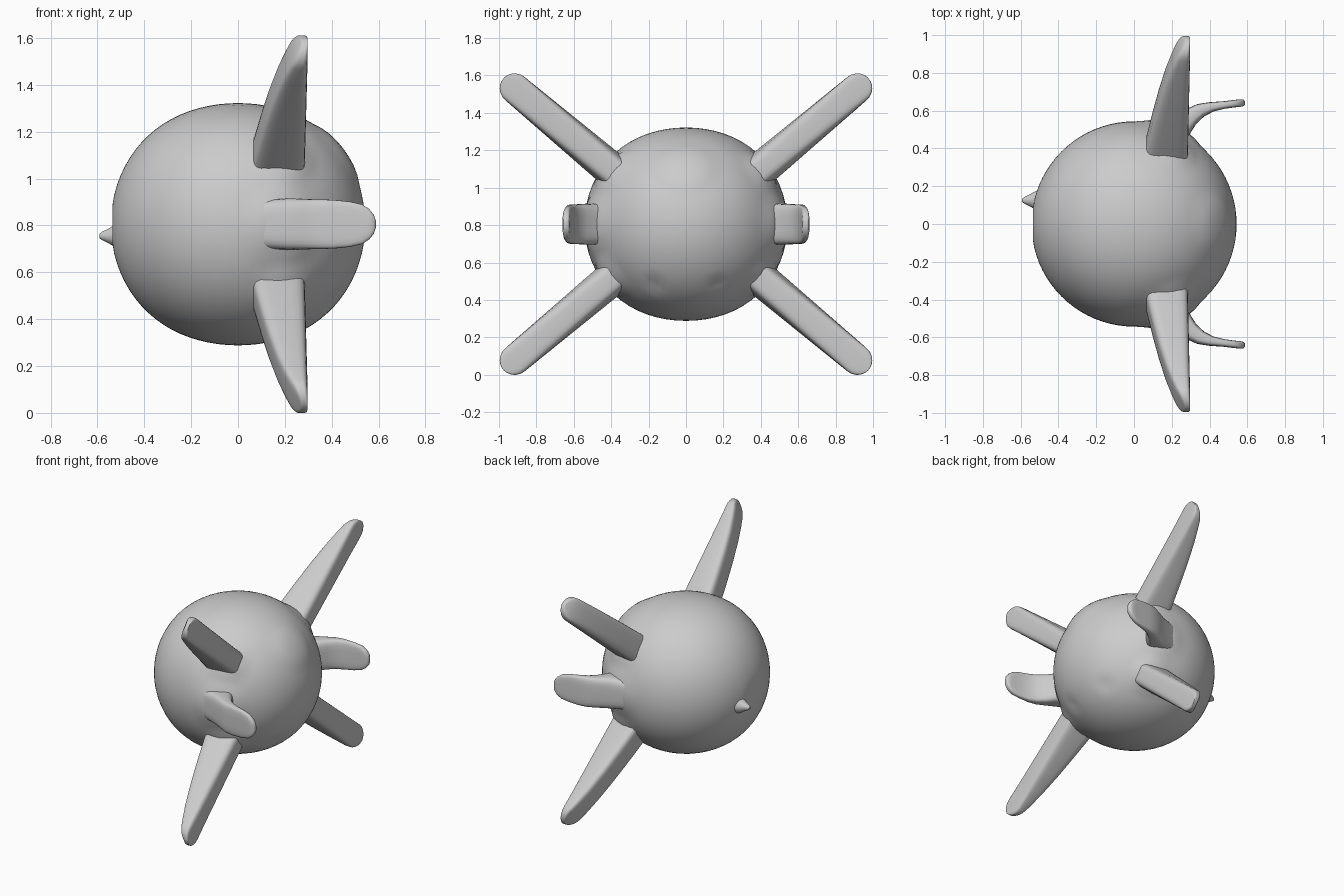
import bpy, bmesh
from math import sin, cos, pi, radians
from mathutils import Vector

if "Cube" in bpy.data.objects:
    bpy.data.objects.remove(bpy.data.objects["Cube"])

CZ = 0.805  # height of the body centre


def finish(bm, name, angle=50):
    bmesh.ops.recalc_face_normals(bm, faces=bm.faces)
    me = bpy.data.meshes.new(name)
    bm.to_mesh(me)
    bm.free()
    ob = bpy.data.objects.new(name, me)
    bpy.context.collection.objects.link(ob)
    bpy.ops.object.select_all(action='DESELECT')
    ob.select_set(True)
    bpy.context.view_layer.objects.active = ob
    bpy.ops.object.shade_smooth_by_angle(angle=radians(angle))
    return ob


def ring(c, u, v, taper=0.0, n=24, p=0.5):
    """Rounded-rectangle section around c with half axes u and v."""
    pts = []
    for i in range(n):
        a = 2 * pi * (i + 0.5) / n
        k = abs(cos(a)) ** p * (1 if cos(a) > 0 else -1)
        m = abs(sin(a)) ** p * (1 if sin(a) > 0 else -1)
        pts.append(c + u * k + v * m * (1 - taper * k))
    return pts


def loft(rings, name, sy, sz):
    bm = bmesh.new()
    rows = [[bm.verts.new((p.x, p.y * sy, CZ + p.z * sz)) for p in r] for r in rings]
    n = len(rows[0])
    for a, b in zip(rows, rows[1:]):
        for i in range(n):
            bm.faces.new((a[i], a[(i + 1) % n], b[(i + 1) % n], b[i]))
    bm.faces.new(rows[0])
    bm.faces.new(rows[-1])
    return finish(bm, name)


def lerp_table(table, s):
    for (a, x), (b, y) in zip(table, table[1:]):
        if s <= b:
            return x + (y - x) * (s - a) / (b - a)
    return table[-1][1]


# Body: ball with soft bumps and dents (direction, radius, height)
bumps = [((0.42, 0, 0.30), 0.19, 0.012)]
for s in (1, -1):
    bumps += [((0.20, 0.50 * s, 0), 0.19, 0.02),
              ((0.42, 0.18 * s, -0.34), 0.06, -0.010)]
    for t in (1, -1):
        bumps.append(((0.20, 0.40 * s, 0.28 * t), 0.14, 0.022))
bm = bmesh.new()
bmesh.ops.create_uvsphere(bm, u_segments=64, v_segments=40, radius=0.54)
for v in bm.verts:
    d = Vector((v.co.z, v.co.x, v.co.y)).normalized()
    r = 0.543
    for direction, rad, h in bumps:
        q = (d - Vector(direction).normalized()).length * 0.54 / rad
        if q < 1:
            r += h * (1 - q ** 4) ** 2
    p = d * r
    p.x = max(p.x, -0.535)
    p.z *= 1 - 0.048 * min(1, abs(d.z)) ** 3
    v.co = p + Vector((0, 0, CZ))
finish(bm, "body")

# Small nub on the far side of the body
prof = [(-0.51, 0.055), (-0.535, 0.042), (-0.555, 0.03), (-0.58, 0.018), (-0.592, 0.009)]
loft([ring(Vector((x, 0.125, -0.05)), Vector((0, r, 0)), Vector((0, 0, r)), p=1)
      for x, r in prof], "nub", 1, 1)

# Four long diagonal fins, wide at the root, bowed leading edge
lead = [(0, 0.05), (0.25, 0.098), (0.45, 0.14), (0.6, 0.18), (0.71, 0.22), (0.76, 0.245), (0.80, 0.275)]
span = Vector((0, cos(radians(40)), sin(radians(40))))
side = Vector((0, -span.z, span.y))
root = Vector((0, 0.37, 0.268))
stations = [(s, 0.096 - 0.015 * s / 0.71) for s in (0, 0.1, 0.25, 0.4, 0.55, 0.65, 0.71)]
stations += [(0.71 + 0.083 * sin(a), 0.081 * cos(a)) for a in (0.3, 0.6, 0.9, 1.15, 1.35, 1.5)]
fin = []
for s, w in stations:
    x0, x1 = lerp_table(lead, s), 0.285 + 0.012 * min(s / 0.7, 1)
    c = root + span * s + Vector(((x0 + x1) / 2, 0, 0))
    taper = 0.16 * max(0, 1 - s / 0.75)
    fin.append(ring(c, Vector(((x1 - x0) / 2, 0, 0)), side * w * (1 - taper / 2), taper, p=0.42))

# Two curved side flippers blending into the body: inner xy, outer xy, half height
sections = [((0.20, 0.36), (-0.02, 0.50), 0.10), ((0.26, 0.42), (0.11, 0.545), 0.108),
            ((0.285, 0.46), (0.20, 0.572), 0.110), ((0.33, 0.53), (0.28, 0.61), 0.107),
            ((0.37, 0.568), (0.335, 0.635), 0.106),
            ((0.42, 0.595), (0.40, 0.645), 0.104), ((0.48, 0.61), (0.475, 0.650), 0.097),
            ((0.53, 0.617), (0.53, 0.657), 0.085), ((0.56, 0.62), (0.56, 0.66), 0.065),
            ((0.580, 0.624), (0.580, 0.658), 0.04), ((0.588, 0.632), (0.588, 0.65), 0.015)]
flipper = []
for a, b, h in sections:
    a, b = Vector((*a, 0)), Vector((*b, 0))
    flipper.append(ring((a + b) / 2, (b - a) / 2, Vector((0, 0, h))))

for sy, yn in ((1, "left"), (-1, "right")):
    loft(flipper, f"flipper_{yn}", sy, 1)
    for sz, zn in ((1, "upper"), (-1, "lower")):
        loft(fin, f"fin_{zn}_{yn}", sy, sz)
